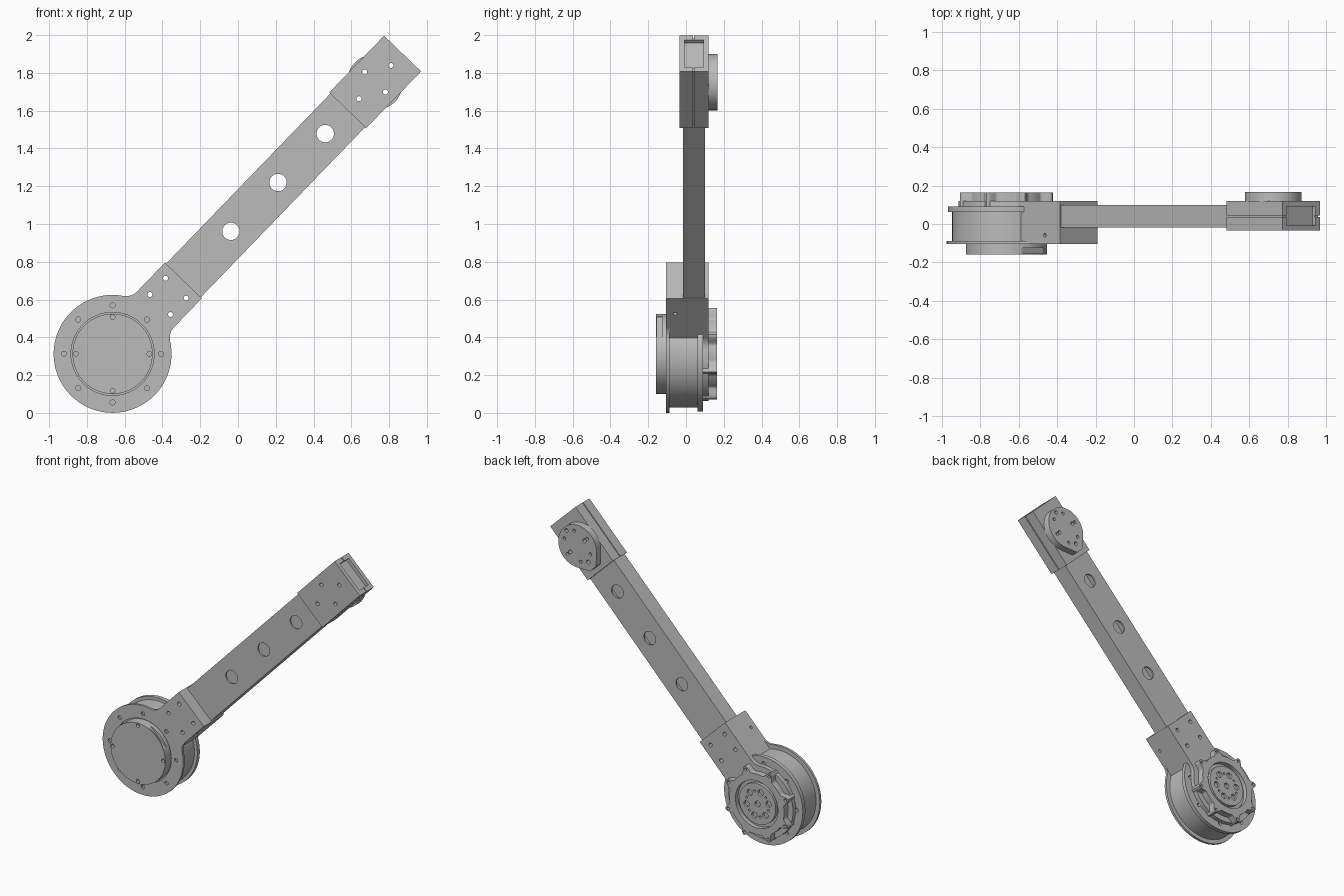
import bpy, bmesh, math
from mathutils import Matrix

if "Cube" in bpy.data.objects:
    bpy.data.objects.remove(bpy.data.objects["Cube"])

GREY = (0.5, 0.5, 0.5, 1)
mat = bpy.data.materials.new("machined grey")
mat.use_nodes = True
mat.diffuse_color = GREY
mat.node_tree.nodes["Principled BSDF"].inputs["Base Color"].default_value = GREY

# The arm is built lying along x with the wheel at the origin, then tilted up
TILT = math.radians(46)
PLACE = Matrix.Translation((-0.664, 0, 0.3125)) @ Matrix.Rotation(-TILT, 4, "Y")
HALF = 0.136
TIP = 2.21


def circle(r, u=0, v=0, n=64):
    return [(u + r * math.cos(2 * math.pi * i / n), v + r * math.sin(2 * math.pi * i / n))
            for i in range(n)]


def rect(u0, u1, h):
    return [(u0, -h), (u1, -h), (u1, h), (u0, h)]


def ring(count, radius, hole, start=0.0):
    """Outlines of small holes spaced around the origin."""
    angles = [start + 2 * math.pi * i / count for i in range(count)]
    return [circle(hole, radius * math.cos(a), radius * math.sin(a), 16) for a in angles]


def shift(outlines, du):
    return [[(u + du, v) for u, v in o] for o in outlines]


def diamond(u, du, dv, r=0.0135):
    return [circle(r, u + a, b, 16) for a, b in ((du, 0), (-du, 0), (0, dv), (0, -dv))]


def keyhole(radius, fillet, end):
    """Disc blended by fillets into a straight tab."""
    cv = HALF + fillet
    cu = math.sqrt((radius + fillet) ** 2 - cv ** 2)
    a0 = math.atan2(cv, cu)
    upper = [(end, HALF)]
    for i in range(11):
        a = -math.pi / 2 - i / 10 * (math.pi / 2 - a0)
        upper.append((cu + fillet * math.cos(a), cv + fillet * math.sin(a)))
    for i in range(1, 41):
        a = a0 + (math.pi - a0) * i / 40
        upper.append((radius * math.cos(a), radius * math.sin(a)))
    return upper + [(u, -v) for u, v in reversed(upper[:-1])]


def add_prism(bm, outline, y0, y1):
    low = [bm.verts.new((u, y0, v)) for u, v in outline]
    high = [bm.verts.new((u, y1, v)) for u, v in outline]
    bm.faces.new(low)
    bm.faces.new(high[::-1])
    n = len(low)
    for i in range(n):
        bm.faces.new((low[i], high[i], high[(i + 1) % n], low[(i + 1) % n]))


def make_object(name, prisms, extra=None):
    bm = bmesh.new()
    for p in prisms:
        add_prism(bm, *p)
    if extra:
        extra(bm)
    bmesh.ops.recalc_face_normals(bm, faces=bm.faces)
    mesh = bpy.data.meshes.new(name)
    bm.to_mesh(mesh)
    bm.free()
    mesh.materials.append(mat)
    obj = bpy.data.objects.new(name, mesh)
    bpy.context.collection.objects.link(obj)
    return obj


def part(name, outline, y0, y1, cuts=(), extra=None):
    """Solid plate with prism-shaped cuts, placed in the tilted frame."""
    obj = make_object(name, [(outline, y0, y1)])
    if cuts or extra:
        cutter = make_object("cutter", cuts, extra)
        cutter.hide_render = True
        mod = obj.modifiers.new("cut", "BOOLEAN")
        mod.operation, mod.solver, mod.object = "DIFFERENCE", "EXACT", cutter
        graph = bpy.context.evaluated_depsgraph_get()
        mesh = bpy.data.meshes.new_from_object(obj.evaluated_get(graph))
        obj.modifiers.clear()
        obj.data = mesh
        bpy.data.objects.remove(cutter)
    obj.data.transform(PLACE)
    bpy.ops.object.select_all(action="DESELECT")
    obj.select_set(True)
    bpy.context.view_layer.objects.active = obj
    bpy.ops.object.shade_smooth_by_angle(angle=math.radians(30))
    return obj


def through(outlines, y0=-0.5, y1=0.5):
    return [(o, y0, y1) for o in outlines]


# Wheel end: drum, flanges and the bracket that clamps the tube
bracket_holes = through([circle(0.0135, 0.423 + a, b, 16)
                         for a in (-0.06, 0.06) for b in (-0.076, 0.076)])
rim_holes = through(ring(8, 0.257, 0.0135, -TILT))


def side_hole(bm):
    bmesh.ops.create_cone(bm, cap_ends=True, segments=16, radius1=0.01, radius2=0.01,
                          depth=1, matrix=Matrix.Translation((0.427, -0.058, 0)))


part("drum", circle(0.283, n=96), -0.093, 0.07)
part("front_flange", keyhole(0.312, 0.08, 0.54), -0.105, -0.088,
     bracket_holes + rim_holes + through([circle(0.22)]))
part("rear_flange", circle(0.305, n=96), 0.062, 0.09, rim_holes)
part("bracket_block", rect(0.22, 0.54, HALF), -0.088, 0.09, bracket_holes, side_hole)
part("rear_bracket_plate", keyhole(0.25, 0.08, 0.54), 0.09, 0.12, bracket_holes)

# Front cap with screw holes and a connector slot facing the arm
part("front_cap", circle(0.212, n=96), -0.16, -0.09,
     through(ring(4, 0.195, 0.0125, -TILT), -0.2, -0.14)
     + [(rect(0.192, 0.25, 0.082), -0.153, -0.125)])

# Rear hub: lobed housing, recessed output disc and bolts
lobes = []
for i in range(192):
    a = 2 * math.pi * i / 192
    r = 0.212 + 0.048 * max(0, math.cos(8 * a - math.pi)) ** 2
    lobes.append((r * math.cos(a), r * math.sin(a)))
part("rear_hub", lobes, 0.088, 0.165,
     through([circle(0.165)], 0.135, 0.2)
     + through(ring(8, 0.238, 0.01, math.pi / 8), 0.145, 0.2))
part("output_disc", circle(0.142), 0.12, 0.157,
     through(ring(6, 0.088, 0.021) + ring(6, 0.088, 0.008, math.pi / 6)
             + [circle(0.02, n=24)], 0.14, 0.2))

# Hollow tube with three lightening holes
part("arm_tube", rect(0.5, 1.83, 0.128), -0.017, 0.1,
     [(rect(0.51, 1.82, 0.116), -0.005, 0.088)])
tube = bpy.data.objects["arm_tube"]
holes = make_object("tube_cutter", through([circle(0.046, u, 0, 40) for u in (0.902, 1.261, 1.621)]))
holes.data.transform(PLACE)
mod = tube.modifiers.new("holes", "BOOLEAN")
mod.operation, mod.solver, mod.object = "DIFFERENCE", "EXACT", holes
tube.data = bpy.data.meshes.new_from_object(
    tube.evaluated_get(bpy.context.evaluated_depsgraph_get()))
tube.modifiers.clear()
bpy.data.objects.remove(holes)

# Tip: two clamp halves around a set-back core, with a recess in the end
tip_holes = through(diamond(2.0, 0.122, 0.076))
recess = [(rect(TIP - 0.025, TIP + 0.1, 0.105), -0.008, 0.092)]
part("tip_front_half", rect(1.792, TIP, HALF), -0.035, 0.036, tip_holes + recess)
part("tip_rear_half", rect(1.792, TIP, HALF), 0.043, 0.12, tip_holes + recess)
part("tip_core", rect(1.8, TIP - 0.008, HALF - 0.008), 0.03, 0.05, tip_holes + recess)

# Round pad behind the tip, drawn to a blunt point towards the wheel
pad = [(0.148 * math.cos(a), 0.148 * math.sin(a))
       for a in [math.radians(-135 + 270 * i / 60) for i in range(61)]]
pad += [(-0.175, 0.034), (-0.175, -0.034)]
part("tip_pad", shift([pad], 2.0)[0], 0.118, 0.168,
     tip_holes + through(shift(ring(6, 0.105, 0.011, math.pi / 6), 2.0), 0.15, 0.2))
